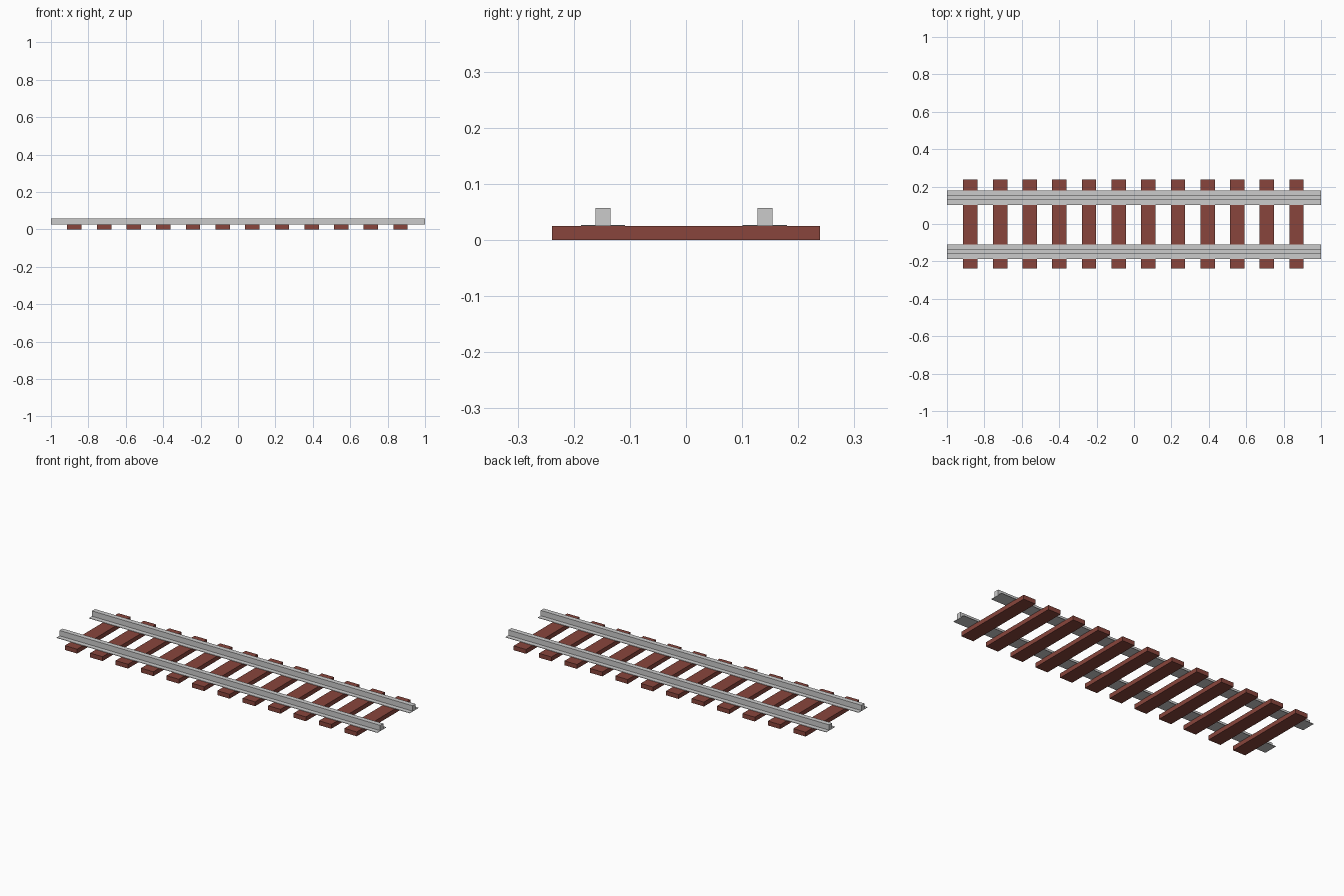
import bpy, bmesh

if "Cube" in bpy.data.objects:
    bpy.data.objects.remove(bpy.data.objects["Cube"])


def material(name, rgba):
    m = bpy.data.materials.new(name)
    m.diffuse_color = rgba
    m.use_nodes = True
    m.node_tree.nodes["Principled BSDF"].inputs["Base Color"].default_value = m.diffuse_color
    return m


def add_object(name, bm, mat=None):
    bmesh.ops.recalc_face_normals(bm, faces=bm.faces)
    mesh = bpy.data.meshes.new(name)
    bm.to_mesh(mesh)
    bm.free()
    ob = bpy.data.objects.new(name, mesh)
    if mat:
        mesh.materials.append(mat)
    bpy.context.collection.objects.link(ob)
    return ob


SLEEPER_TOP = 0.0245
wood = material("sleeper_wood", (0.25, 0.06, 0.045, 1))

# Sleepers: twelve evenly spaced flat timbers
for i in range(12):
    bm = bmesh.new()
    bmesh.ops.create_cube(bm, size=1)
    bmesh.ops.scale(bm, verts=bm.verts, vec=(0.077, 0.477, SLEEPER_TOP))
    ob = add_object(f"sleeper_{i + 1}", bm, wood)
    ob.location = (-0.8745 + i * 0.1585, 0, SLEEPER_TOP / 2)

# Rails: inverted T profile (thin foot, upright head) swept along x
foot, head = 0.0395, 0.0135
z0, z1, z2 = SLEEPER_TOP, 0.027, 0.057
profile = [(-foot, z0), (foot, z0), (foot, z1), (head, z1),
           (head, z2), (-head, z2), (-head, z1), (-foot, z1)]
for name, y in (("front_rail", -0.148), ("back_rail", 0.1405)):
    bm = bmesh.new()
    end = bm.faces.new([bm.verts.new((-1, y + py, pz)) for py, pz in profile])
    swept = bmesh.ops.extrude_face_region(bm, geom=[end], use_keep_orig=True)["geom"]
    bmesh.ops.translate(bm, vec=(2, 0, 0),
                        verts=[g for g in swept if isinstance(g, bmesh.types.BMVert)])
    add_object(name, bm)
